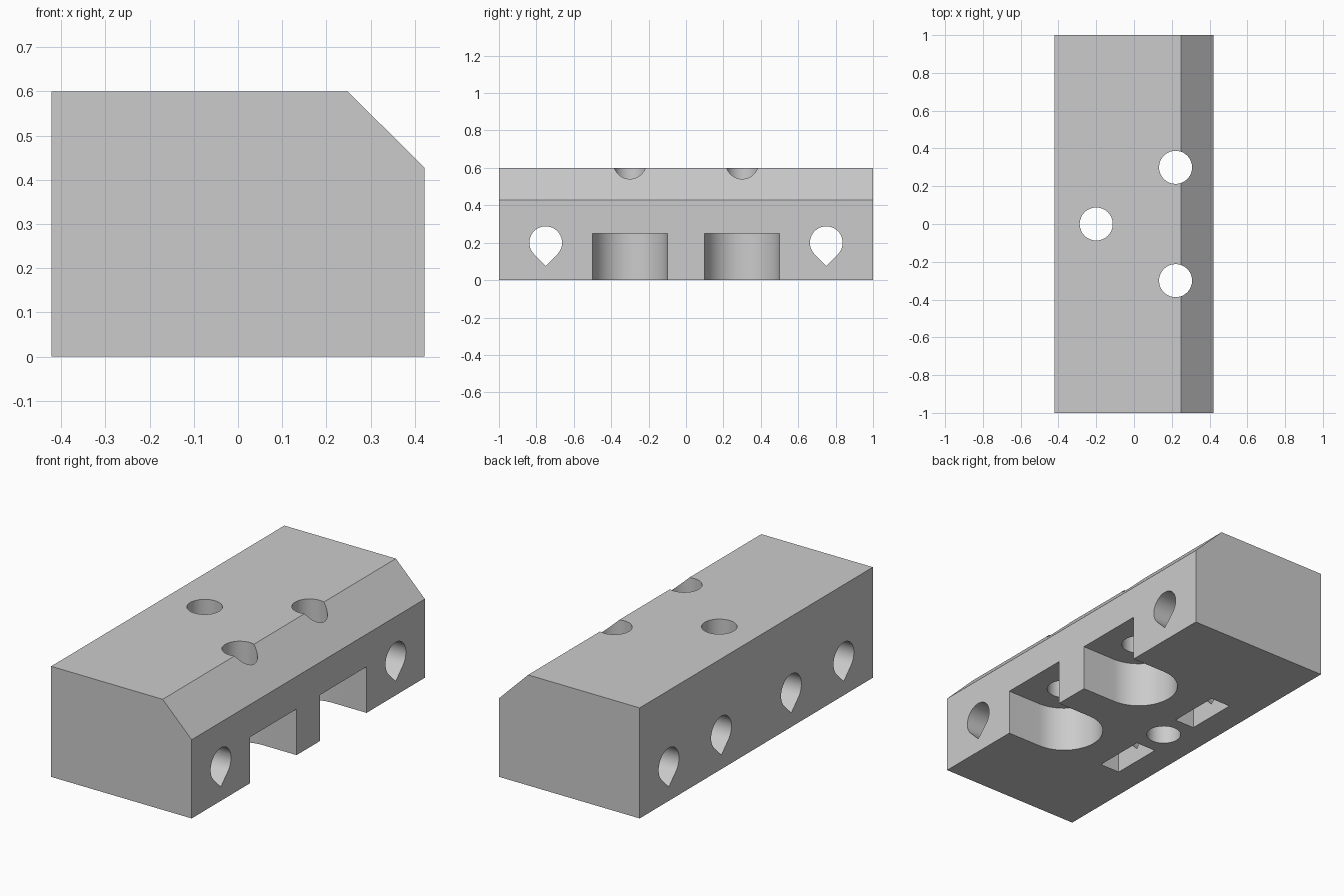
import bpy, bmesh, math
from mathutils import Vector

old = bpy.data.objects.get("Cube")
if old:
    bpy.data.objects.remove(old, do_unlink=True)

HOLE_R = 0.0875
SLOT_R = 0.2

grey = bpy.data.materials.new("plain grey")
grey.use_nodes = True
grey.diffuse_color = (0.6, 0.6, 0.6, 1)
grey.node_tree.nodes["Principled BSDF"].inputs["Base Color"].default_value = (0.6, 0.6, 0.6, 1)


def prism(name, points, sweep):
    """Extrude a closed 3D outline along the sweep vector."""
    bm = bmesh.new()
    face = bm.faces.new([bm.verts.new(p) for p in points])
    new = bmesh.ops.extrude_face_region(bm, geom=[face])["geom"]
    moved = [v for v in new if isinstance(v, bmesh.types.BMVert)]
    bmesh.ops.translate(bm, verts=moved, vec=Vector(sweep))
    bmesh.ops.recalc_face_normals(bm, faces=bm.faces)
    mesh = bpy.data.meshes.new(name)
    bm.to_mesh(mesh)
    bm.free()
    mesh.materials.append(grey)
    obj = bpy.data.objects.new(name, mesh)
    bpy.context.collection.objects.link(obj)
    return obj


def arc(cx, cy, r, start, end, steps):
    angles = [math.radians(start + (end - start) * i / steps) for i in range(steps + 1)]
    return [(cx + r * math.cos(a), cy + r * math.sin(a)) for a in angles]


def round_hole(x, y):
    ring = arc(x, y, HOLE_R, 0, 360, 48)[:-1]
    return prism("round_hole_cutter", [(px, py, -0.1) for px, py in ring], (0, 0, 0.8))


def teardrop_hole(y, x_end):
    # Circle whose lower side runs to a right-angled point
    ring = arc(y, 0.2, HOLE_R, -45, 225, 36) + [(y, 0.2 - HOLE_R * math.sqrt(2))]
    return prism("teardrop_cutter", [(-0.5, py, pz) for py, pz in ring], (x_end + 0.5, 0, 0))


def rounded_slot(y):
    ring = arc(0.22, y, SLOT_R, 90, 270, 32) + [(0.5, y - SLOT_R), (0.5, y + SLOT_R)]
    return prism("slot_cutter", [(px, py, -0.1) for px, py in ring], (0, 0, 0.35))


def nut_pocket(y):
    ring = [(-0.27, y - 0.145), (-0.15, y - 0.145), (-0.15, y + 0.145), (-0.27, y + 0.145)]
    return prism("nut_pocket_cutter", [(px, py, -0.1) for px, py in ring], (0, 0, 0.44))


# Block with one chamfered top edge
profile = [(-0.422, 0), (0.422, 0), (0.422, 0.427), (0.248, 0.6), (-0.422, 0.6)]
block = prism("mounting_block", [(x, -1, z) for x, z in profile], (0, 2, 0))

# Openings: vertical holes, side holes, slots and nut pockets
cutters = [round_hole(-0.2, 0)]
for side in (-1, 1):
    cutters += [
        rounded_slot(0.3 * side),
        round_hole(0.22, 0.3 * side),
        nut_pocket(0.3 * side),
        teardrop_hole(0.3 * side, -0.1),
        teardrop_hole(0.75 * side, 0.5),
    ]

bpy.context.view_layer.objects.active = block
for cutter in cutters:
    cutter.hide_render = True
    mod = block.modifiers.new("opening", 'BOOLEAN')
    mod.operation = 'DIFFERENCE'
    mod.solver = 'EXACT'
    mod.object = cutter
    bpy.ops.object.modifier_apply(modifier=mod.name)
    bpy.data.objects.remove(cutter, do_unlink=True)

# Smooth hole walls, sharp edges elsewhere
bpy.ops.object.select_all(action='DESELECT')
block.select_set(True)
bpy.ops.object.shade_smooth_by_angle(angle=math.radians(30))
